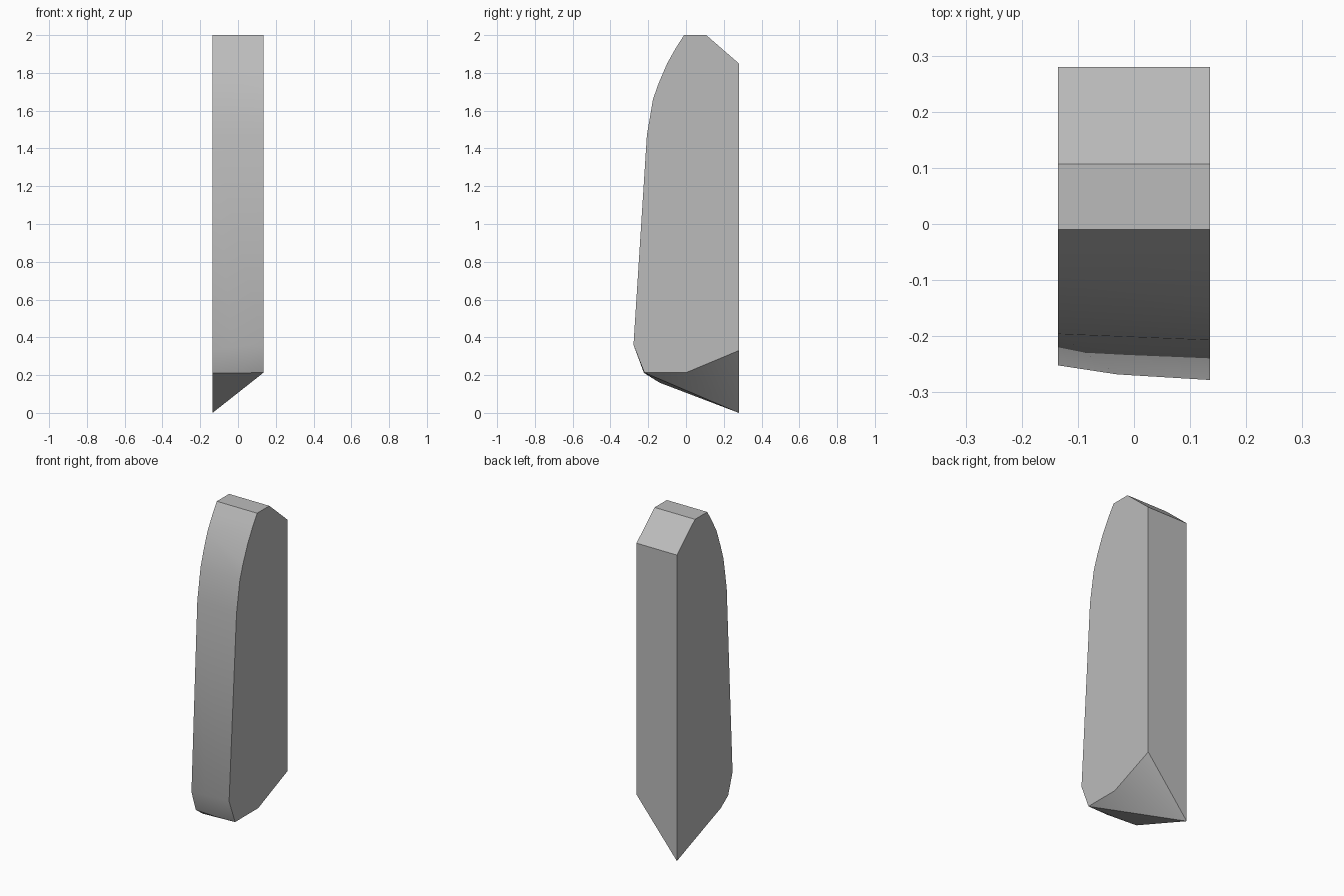
import bpy, bmesh, math

cube = bpy.data.objects.get("Cube")
if cube:
    bpy.data.objects.remove(cube, do_unlink=True)

# Plain stone grey
grey = bpy.data.materials.new("stone_grey")
grey.use_nodes = True
colour = (0.5, 0.5, 0.5, 1)
grey.diffuse_color = colour
grey.node_tree.nodes["Principled BSDF"].inputs["Base Color"].default_value = colour

HALF, BACK = 0.135, 0.28

# Side outlines as (y, z): back edge, chamfered crown, curved front
crown = [(BACK, 1.85), (0.107, 2.0), (-0.01, 2.0), (-0.055, 1.93), (-0.1, 1.85)]
left_outline = crown + [(-0.145, 1.745), (-0.175, 1.66), (-0.207, 1.47),
                        (-0.278, 0.36), (-0.22, 0.213), (0, 0.213), (BACK, 0.33)]
right_outline = crown + [(-0.138, 1.745), (-0.165, 1.66), (-0.196, 1.47),
                         (-0.252, 0.335), (-0.21, 0.21), (-0.14, 0.16), (BACK, 0)]

# Slab skinned between both outlines, with a slight knuckle on the front toe
bm = bmesh.new()
for x, outline in ((HALF, left_outline), (-HALF, right_outline)):
    for y, z in outline:
        bm.verts.new((x, y, z))
bm.verts.new((-0.03, -0.268, 0.35))
bm.verts.new((0, -0.223, 0.212))
hull = bmesh.ops.convex_hull(bm, input=bm.verts)
spare = {g for key in ("geom_interior", "geom_unused") for g in hull[key]
         if isinstance(g, bmesh.types.BMVert)}
bmesh.ops.delete(bm, geom=list(spare), context="VERTS")
bmesh.ops.dissolve_limit(bm, angle_limit=math.radians(0.5),
                         verts=bm.verts, edges=bm.edges)
bmesh.ops.recalc_face_normals(bm, faces=bm.faces)

mesh = bpy.data.meshes.new("standing_slab")
bm.to_mesh(mesh)
bm.free()
mesh.materials.append(grey)
slab = bpy.data.objects.new("standing_slab", mesh)
bpy.context.collection.objects.link(slab)

# Soft front curve, crisp facets
bpy.context.view_layer.objects.active = slab
slab.select_set(True)
bpy.ops.object.shade_smooth_by_angle(angle=math.radians(30))
